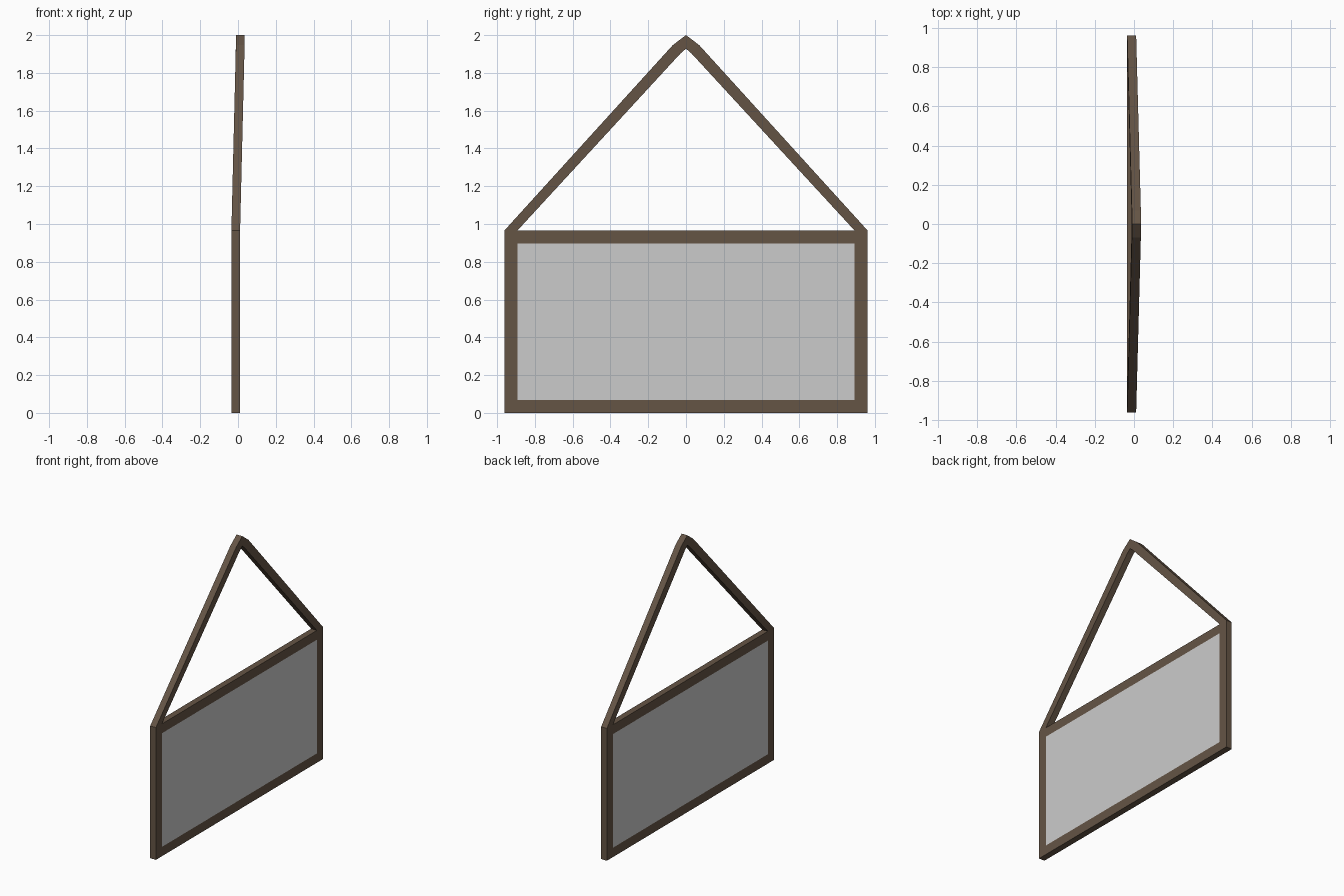
import bpy

if "Cube" in bpy.data.objects:
    bpy.data.objects.remove(bpy.data.objects["Cube"])

wood = bpy.data.materials.new("brown_wood")
wood.diffuse_color = (0.13, 0.09, 0.06, 1)
wood.use_nodes = True
wood.node_tree.nodes["Principled BSDF"].inputs["Base Color"].default_value = wood.diffuse_color

BACK, FRONT, LEAN = -0.035, 0.011, 0.024
Z_TOP = 0.965


def lean(z):
    """Sideways offset of the hanger, growing towards its peak."""
    return LEAN * min(1, max(0, (z - Z_TOP) / (1.95 - Z_TOP)))


def band(name, outer, inner, closed):
    """Rectangular-section band between two outlines in the YZ plane."""
    n = len(outer)
    verts = [(x + lean(oz), y, z)
             for o, i in zip(outer, inner)
             for x, (y, z), oz in ((BACK, o, o[1]), (FRONT, o, o[1]),
                                   (FRONT, i, i[1]), (BACK, i, i[1]))]
    faces = []
    for s in range(n if closed else n - 1):
        a, b = 4 * s, 4 * ((s + 1) % n)
        faces += [(a + k, a + (k + 1) % 4, b + (k + 1) % 4, b + k) for k in range(4)]
    if not closed:
        faces += [(3, 2, 1, 0), tuple(range(4 * n - 4, 4 * n))]
    mesh = bpy.data.meshes.new(name)
    mesh.from_pydata(verts, [], faces)
    ob = bpy.data.objects.new(name, mesh)
    bpy.context.collection.objects.link(ob)
    mesh.materials.append(wood)
    # Consistent outward normals
    bpy.context.view_layer.objects.active = ob
    bpy.ops.object.mode_set(mode='EDIT')
    bpy.ops.mesh.select_all(action='SELECT')
    bpy.ops.mesh.normals_make_consistent(inside=False)
    bpy.ops.object.mode_set(mode='OBJECT')
    return ob


def rect(half, low, high):
    return [(-half, low), (half, low), (half, high), (-half, high)]


# Mitred board frame
band("frame", rect(0.962, 0, Z_TOP), rect(0.893, 0.068, 0.897), True)

# Hanger: two slanted straps meeting at a blunted peak
band("hanger",
     [(-0.962, Z_TOP), (-0.07, 1.947), (0, 2.0), (0.07, 1.947), (0.962, Z_TOP)],
     [(-0.893, Z_TOP), (-0.03, 1.902), (0, 1.928), (0.03, 1.902), (0.893, Z_TOP)],
     False)

# Writing panel, flush with the frame
bpy.ops.mesh.primitive_cube_add(size=1, location=((BACK + FRONT) / 2, 0, 0.4825))
panel = bpy.context.object
panel.name = "panel"
panel.scale = (FRONT - BACK, 1.786, 0.829)
